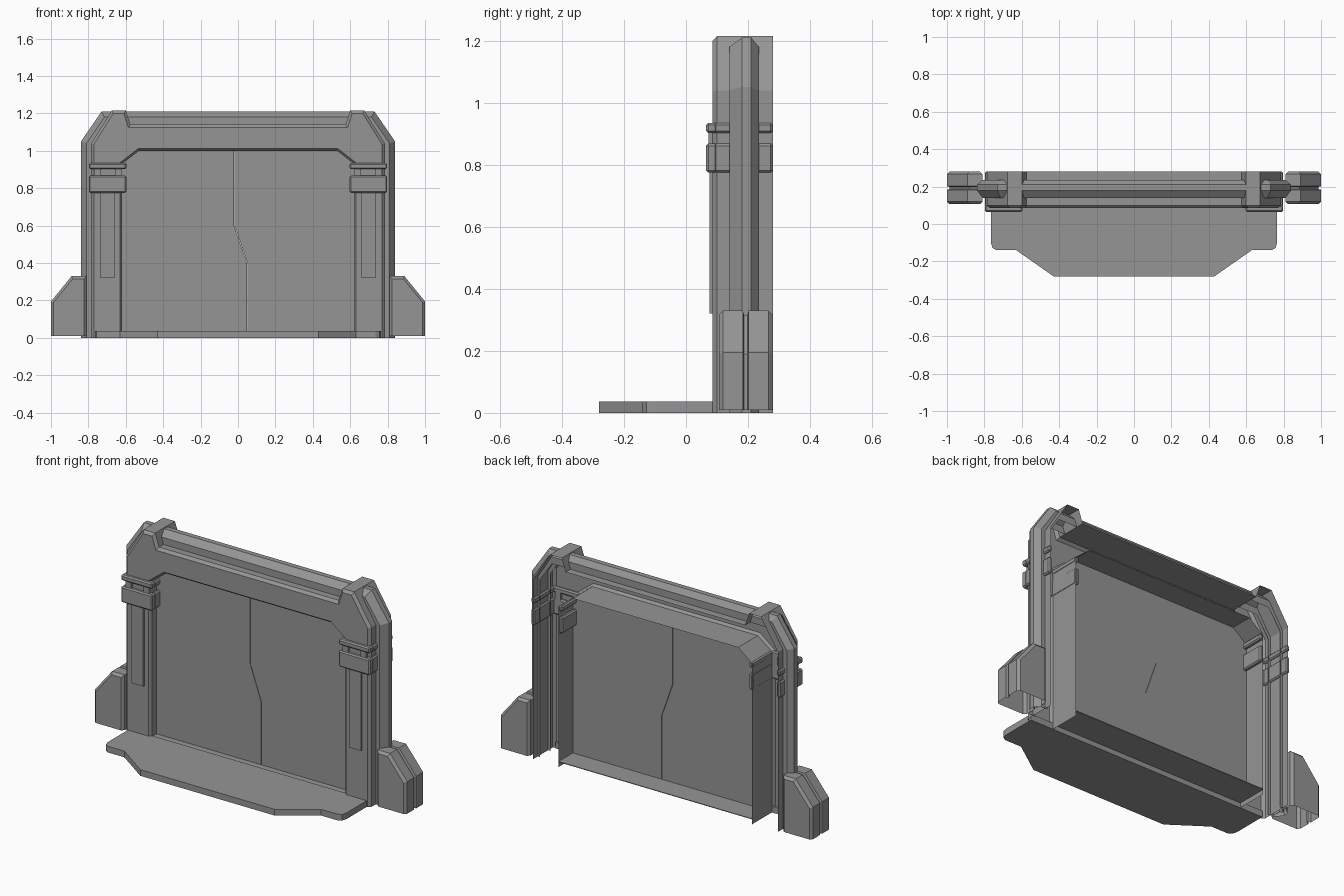
import bpy, bmesh
from mathutils import Vector

cube = bpy.data.objects.get("Cube")
if cube:
    bpy.data.objects.remove(cube)

grey = bpy.data.materials.new("plain_grey")
grey.use_nodes = True
GREY = (0.3, 0.3, 0.3, 1)
grey.diffuse_color = GREY
grey.node_tree.nodes["Principled BSDF"].inputs["Base Color"].default_value = GREY


def finish(name, bm, mirror=False, bevel=0):
    bmesh.ops.recalc_face_normals(bm, faces=bm.faces)
    mesh = bpy.data.meshes.new(name)
    bm.to_mesh(mesh)
    bm.free()
    mesh.materials.append(grey)
    obj = bpy.data.objects.new(name, mesh)
    bpy.context.collection.objects.link(obj)
    if bevel:
        mod = obj.modifiers.new("Bevel", "BEVEL")
        mod.width, mod.segments = bevel, 1
    if mirror:
        obj.modifiers.new("Mirror", "MIRROR")
    return obj


def arch(half):
    """Complete a right-hand half path with its mirror image."""
    return half + [(-x, z) for x, z in reversed(half)]


def offset(path, d):
    """Move an open path outward by d with mitred corners."""
    pts = [Vector(p) for p in path]
    normals = [Vector((b.y - a.y, a.x - b.x)).normalized() for a, b in zip(pts, pts[1:])]
    out = []
    for i, p in enumerate(pts):
        n1, n2 = normals[max(i - 1, 0)], normals[min(i, len(normals) - 1)]
        out.append(p + (n1 + n2) * (d / (1 + n1.dot(n2))))
    return out


def sweep(bm, path, section):
    """Skin a path with (outward offset, y) steps; return the vertex rows."""
    rows = [[bm.verts.new((p.x, y, p.y)) for p in offset(path, d)] for d, y in section]
    for r, s in zip(rows, rows[1:]):
        for i in range(len(path) - 1):
            bm.faces.new((r[i], r[i + 1], s[i + 1], s[i]))
    return rows


def prism(name, outline, depth, axis):
    """Extrude a flat outline by a vector; axis 'y' takes x,z points, 'z' takes x,y."""
    bm = bmesh.new()
    lo, hi = depth
    place = (lambda p, k: (p[0], k, p[1])) if axis == "y" else (lambda p, k: (p[0], p[1], k))
    a = [bm.verts.new(place(p, lo)) for p in outline]
    b = [bm.verts.new(place(p, hi)) for p in outline]
    bm.faces.new(a)
    bm.faces.new(b[::-1])
    for i in range(len(a)):
        j = (i + 1) % len(a)
        bm.faces.new((a[i], a[j], b[j], b[i]))
    return finish(name, bm)


def boxes(name, spans, bevel=0):
    """Mirrored set of boxes, each given by x, y and z ranges."""
    bm = bmesh.new()
    for span in spans:
        verts = bmesh.ops.create_cube(bm, size=1)["verts"]
        for v in verts:
            v.co = [lo + (c + 0.5) * (hi - lo) for c, (lo, hi) in zip(v.co, span)]
    return finish(name, bm, True, bevel)


FRONT, BACK = 0.085, 0.28

# Hollow frame: front face, outer skin and door jamb, open at the back
opening = arch([(0.62, 0), (0.62, 0.93), (0.53, 1.0)])
outer = arch([(0.785, 0), (0.785, 1.04), (0.675, 1.215), (0.60, 1.215), (0.575, 1.14)])
bm = bmesh.new()
skin = sweep(bm, outer, [(-0.015, FRONT), (0, 0.1), (0, BACK)])
jamb = sweep(bm, opening, [(0.012, FRONT), (0, 0.1), (0, BACK)])
bm.faces.new(skin[0] + jamb[0][::-1])
finish("frame_shell", bm)

# Raised ridge running round the outside of the frame
ridge = arch([(0.84, 0), (0.84, 1.05), (0.73, 1.21)])
bm = bmesh.new()
sweep(bm, ridge, [(-0.07, 0.14), (-0.03, 0.14), (0, 0.18), (0, 0.21), (-0.03, 0.235), (-0.07, 0.235)])
finish("outer_ridge", bm)

# Two door leaves meeting along a stepped seam
seam = [(-0.02, 1.0), (-0.02, 0.6), (0.05, 0.4), (0.05, 0.03)]
for name, side in (("door_leaf_left", 1), ("door_leaf_right", -1)):
    edge = [(x + side * 0.0012, z) for x, z in seam]
    rim = [(side * 0.62, 0.03), (side * 0.62, 0.93), (side * 0.53, 1.0)]
    prism(name, edge + rim, (0.14, 0.15), "y")

# Door sill and floor plate
boxes("door_sill", [((0, 0.62), (0.1, BACK), (0.028, 0.032))])
step = [(0.765, 0.1), (0.765, -0.1), (0.757, -0.128), (0.735, -0.14), (0.63, -0.14), (0.43, -0.28)]
prism("floor_plate", arch(step), (0, 0.036), "z")

# Pillar trim: long strip and clamps wrapping the pillar
boxes("pillar_strip", [((0.66, 0.735), (0.075, 0.09), (0.32, 0.79))])
for name, z in (("clamp_lower", (0.775, 0.868)), ("clamp_upper", (0.902, 0.935))):
    boxes(name, [((0.597, 0.797), (0.065, 0.1), z),
                 ((0.597, 0.622), (0.09, BACK), z),
                 ((0.775, 0.797), (0.09, BACK), z)], 0.007)
boxes("clamp_links", [((x, x + 0.035), (0.072, 0.1), (0.86, 0.91)) for x in (0.62, 0.735)])

# Side buttresses with bevelled faces and a groove round the middle
wing = [(1.0, 0.01), (1.0, 0.195), (0.89, 0.33), (0.81, 0.33), (0.81, 0.01)]
bm = bmesh.new()
rows = sweep(bm, wing, [(-0.014, 0.106), (0, 0.12), (0, 0.183), (-0.014, 0.187),
                        (-0.014, 0.198), (0, 0.202), (0, 0.266), (-0.014, BACK)])
bm.faces.new(rows[0])
bm.faces.new(rows[-1])
finish("side_buttress", bm, True)
